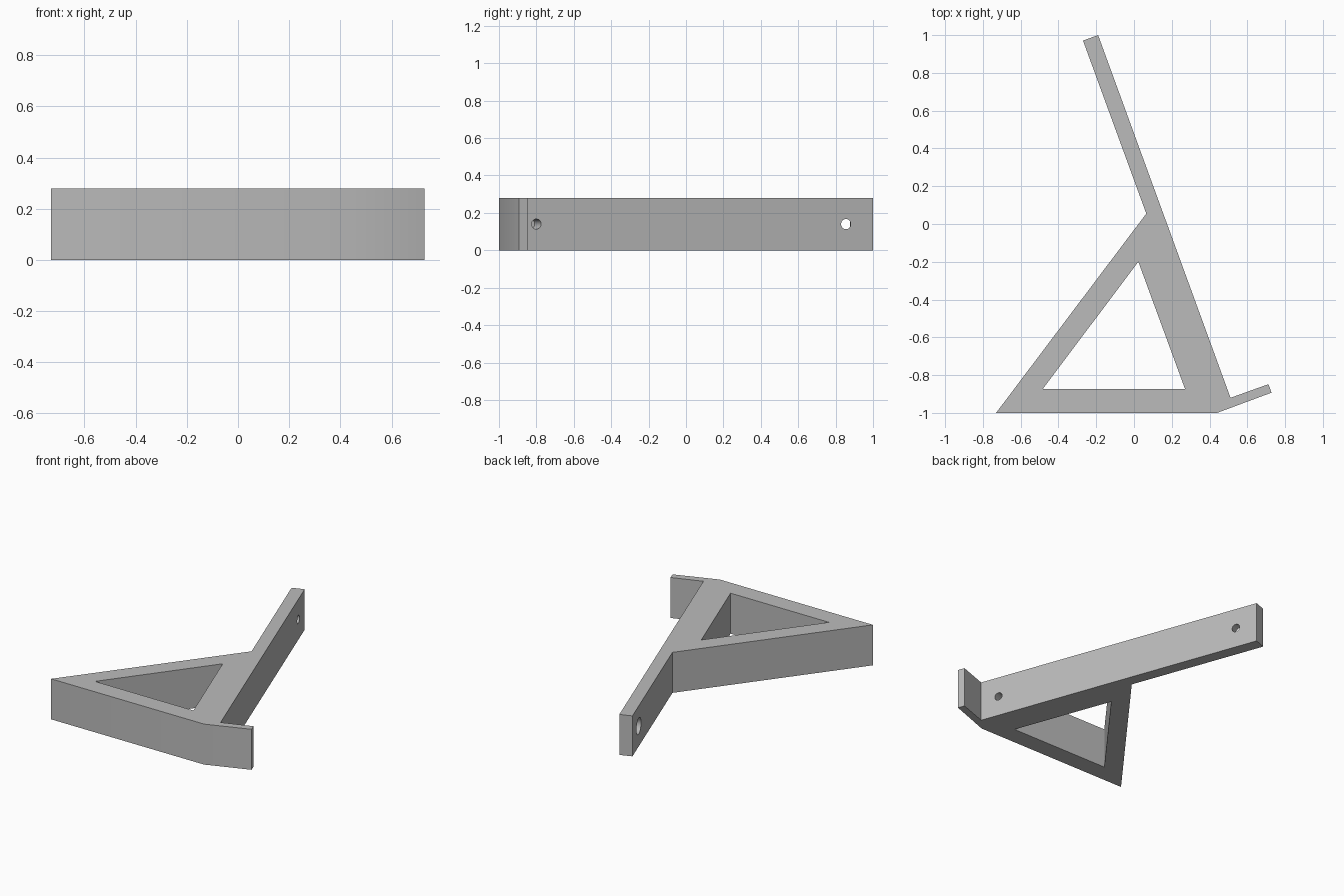
import bpy
import bmesh
from mathutils import Vector

if "Cube" in bpy.data.objects:
    bpy.data.objects.remove(bpy.data.objects["Cube"])

HEIGHT = 0.28
OUTLINE = [(-0.73, -1), (0.44, -1), (0.728, -0.893), (0.712, -0.848),
           (0.511, -0.92), (-0.19, 1), (-0.27, 0.971), (0.065, 0.055)]
OPENING = [(-0.483, -0.873), (0.27, -0.873), (0.023, -0.2)]

grey = bpy.data.materials.new("plain grey")
grey.use_nodes = True
grey.diffuse_color = (0.5, 0.5, 0.5, 1)
grey.node_tree.nodes["Principled BSDF"].inputs["Base Color"].default_value = grey.diffuse_color


def add_object(name, bm):
    bmesh.ops.recalc_face_normals(bm, faces=bm.faces)
    mesh = bpy.data.meshes.new(name)
    bm.to_mesh(mesh)
    bm.free()
    mesh.materials.append(grey)
    obj = bpy.data.objects.new(name, mesh)
    bpy.context.collection.objects.link(obj)
    return obj


def prism(name, points, bottom, top):
    bm = bmesh.new()
    face = bm.faces.new([bm.verts.new((x, y, bottom)) for x, y in points])
    extruded = bmesh.ops.extrude_face_region(bm, geom=[face])["geom"]
    verts = [v for v in extruded if isinstance(v, bmesh.types.BMVert)]
    bmesh.ops.translate(bm, verts=verts, vec=(0, 0, top - bottom))
    return add_object(name, bm)


# Arm direction and the outward normal of its long outer face
foot, tip = Vector((*OUTLINE[4], 0)), Vector((*OUTLINE[5], 0))
along = (tip - foot).normalized()
normal = Vector((along.y, -along.x, 0))


def hole_cutter(name, y, inner, outer, r_inner, r_outer):
    """Round cutter through the outer face, from depth inner to outer."""
    bm = bmesh.new()
    bmesh.ops.create_cone(bm, cap_ends=True, segments=32, radius1=r_inner,
                          radius2=r_outer, depth=outer - inner)
    obj = add_object(name, bm)
    start = foot + along * ((y - foot.y) / along.y)
    obj.location = start + normal * (inner + outer) / 2 + Vector((0, 0, HEIGHT / 2))
    obj.rotation_euler = normal.to_track_quat("Z", "Y").to_euler()
    return obj


# Bracket body, triangular opening and the two screw holes
bracket = prism("bracket", OUTLINE, 0, HEIGHT)
cutters = [prism("opening_cutter", OPENING, -0.1, HEIGHT + 0.1),
           hole_cutter("lower_hole_cutter", -0.8, -0.1, 0.02, 0.027, 0.027),
           hole_cutter("upper_hole_cutter", 0.855, -0.105, 0.02, 0.062, 0.021)]
bpy.context.view_layer.objects.active = bracket
bracket.select_set(True)
for cutter in cutters:
    cutter.hide_render = True
    mod = bracket.modifiers.new(cutter.name, "BOOLEAN")
    mod.operation = "DIFFERENCE"
    mod.solver = "EXACT"
    mod.object = cutter
    bpy.ops.object.modifier_apply(modifier=mod.name)
for cutter in cutters:
    bpy.data.objects.remove(cutter)

# Smooth the hole walls, keep the edges crisp
bpy.ops.object.shade_smooth_by_angle(angle=0.5)
